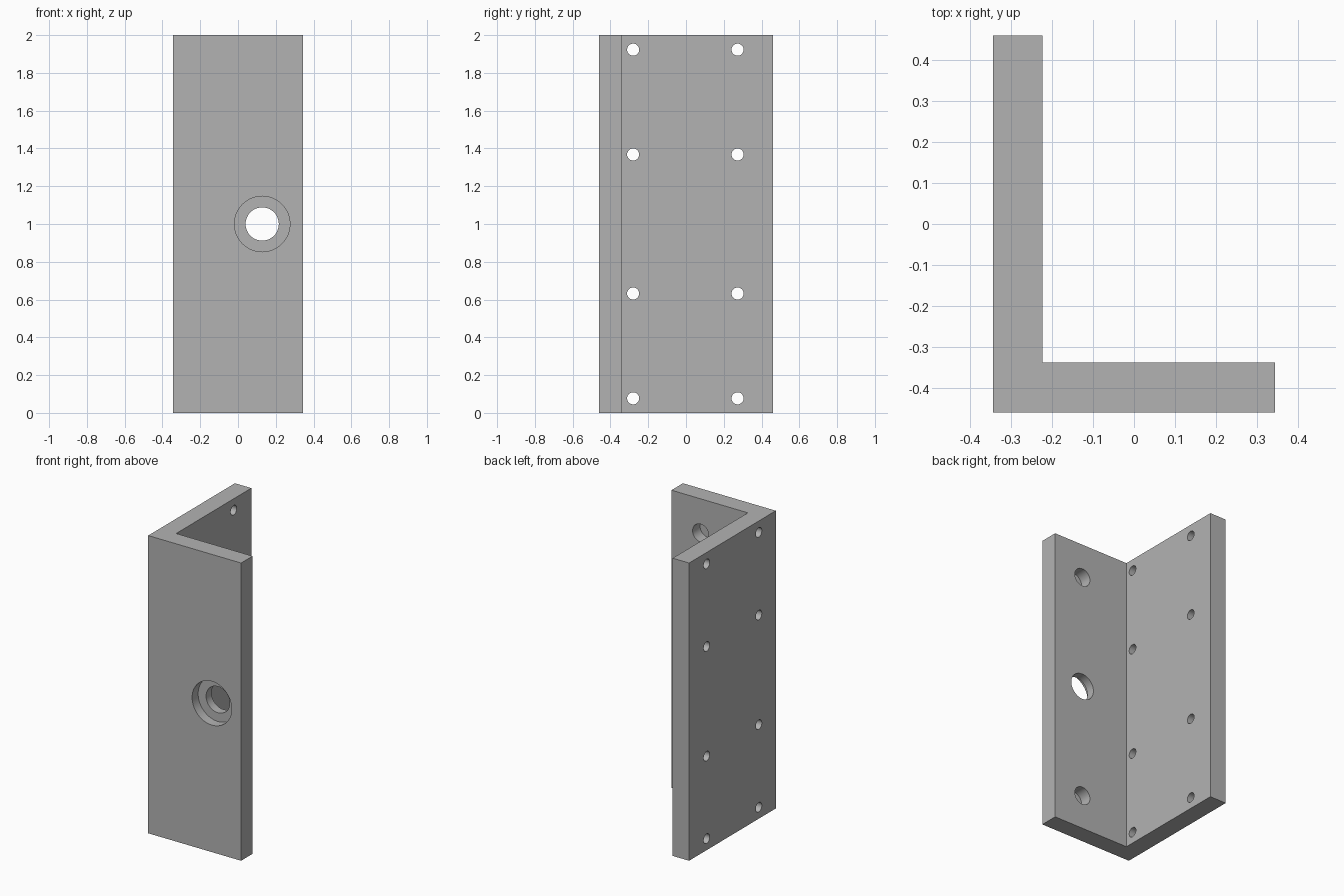
import bpy
import bmesh
from math import pi, radians
from mathutils import Matrix

cube = bpy.data.objects.get("Cube")
if cube:
    bpy.data.objects.remove(cube, do_unlink=True)

HEIGHT = 2.0
X, Y = 0.345, 0.46          # half width and half depth
WALL = 0.122                # plate thickness
HOLE_X = 0.128              # column of holes in the front plate

grey = bpy.data.materials.new("bracket grey")
grey.use_nodes = True
grey.diffuse_color = (0.45, 0.45, 0.45, 1)
grey.node_tree.nodes["Principled BSDF"].inputs["Base Color"].default_value = (0.45, 0.45, 0.45, 1)


def make_object(name, bm):
    bmesh.ops.recalc_face_normals(bm, faces=bm.faces)
    mesh = bpy.data.meshes.new(name)
    bm.to_mesh(mesh)
    bm.free()
    mesh.materials.append(grey)
    obj = bpy.data.objects.new(name, mesh)
    bpy.context.collection.objects.link(obj)
    return obj


def drill(target, axis, start, end, across, z, radius, segments=48):
    """Cut a round hole along x or y between start and end."""
    middle = (start + end) / 2
    if axis == "X":
        place = Matrix.Translation((middle, across, z)) @ Matrix.Rotation(pi / 2, 4, "Y")
    else:
        place = Matrix.Translation((across, middle, z)) @ Matrix.Rotation(pi / 2, 4, "X")
    bm = bmesh.new()
    bmesh.ops.create_cone(bm, cap_ends=True, segments=segments, radius1=radius,
                          radius2=radius, depth=abs(end - start), matrix=place)
    cutter = make_object("hole_cutter", bm)
    cutter.hide_render = True
    mod = target.modifiers.new("hole", "BOOLEAN")
    mod.operation = "DIFFERENCE"
    mod.solver = "EXACT"
    mod.object = cutter
    bpy.ops.object.modifier_apply(modifier=mod.name)
    bpy.data.objects.remove(cutter, do_unlink=True)


# L-shaped bracket, extruded upward from its profile
profile = [(-X, -Y), (X, -Y), (X, WALL - Y), (WALL - X, WALL - Y), (WALL - X, Y), (-X, Y)]
bm = bmesh.new()
base = bm.faces.new([bm.verts.new((x, y, 0)) for x, y in profile])
top = bmesh.ops.extrude_face_region(bm, geom=[base])["geom"]
bmesh.ops.translate(bm, vec=(0, 0, HEIGHT),
                    verts=[v for v in top if isinstance(v, bmesh.types.BMVert)])
bracket = make_object("angle_bracket", bm)
bpy.context.view_layer.objects.active = bracket
bracket.select_set(True)

# Screw holes through the side plate
for y in (-0.28, 0.273):
    for offset in (-0.923, -0.368, 0.368, 0.923):
        drill(bracket, "X", -X - 0.1, WALL - X + 0.1, y, 1 + offset, 0.032, 32)

# Counterbored hole through the front plate
drill(bracket, "Y", -Y - 0.1, -Y + WALL + 0.1, HOLE_X, 1, 0.088)
drill(bracket, "Y", -Y - 0.1, -Y + 0.064, HOLE_X, 1, 0.147, 64)

# Blind holes in the back of the front plate
for offset in (-0.77, 0.77):
    drill(bracket, "Y", -Y + WALL - 0.08, -Y + WALL + 0.1, HOLE_X, 1 + offset, 0.06)

bpy.ops.object.shade_smooth_by_angle(angle=radians(30))
